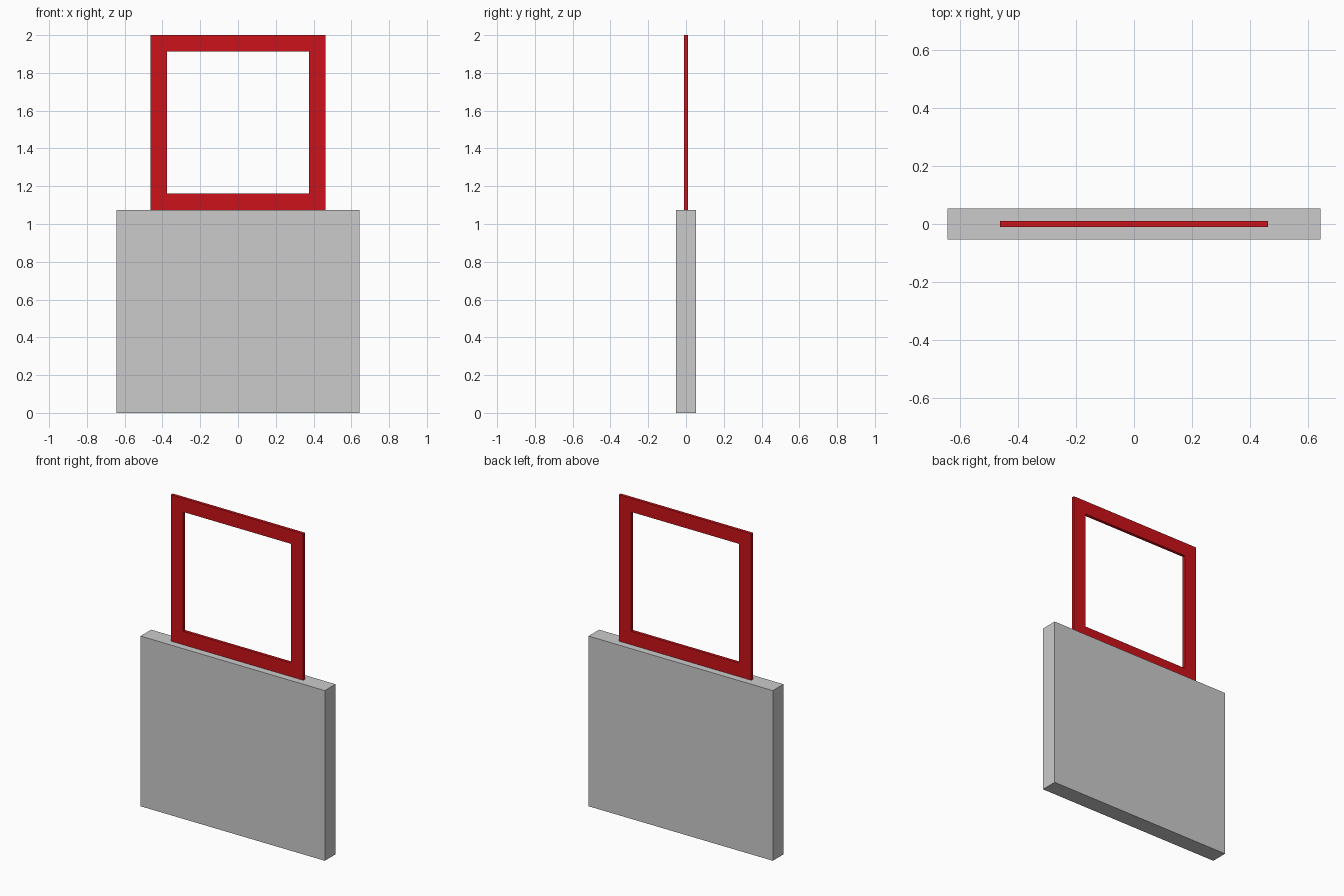
import bpy
import bmesh

if "Cube" in bpy.data.objects:
    bpy.data.objects.remove(bpy.data.objects["Cube"])

RED = bpy.data.materials.new("red_paint")
RED.diffuse_color = (0.6, 0.006, 0.01, 1.0)
RED.use_nodes = True
RED.node_tree.nodes["Principled BSDF"].inputs["Base Color"].default_value = RED.diffuse_color


def add_object(name, bm, material=None):
    bmesh.ops.recalc_face_normals(bm, faces=bm.faces)
    mesh = bpy.data.meshes.new(name)
    bm.to_mesh(mesh)
    bm.free()
    obj = bpy.data.objects.new(name, mesh)
    bpy.context.collection.objects.link(obj)
    if material:
        mesh.materials.append(material)
    return obj


def square(bm, half, z0, z1, y):
    return [bm.verts.new((x, y, z)) for x, z in
            ((-half, z0), (half, z0), (half, z1), (-half, z1))]


BASE_TOP = 1.075

# Solid base slab
bm = bmesh.new()
bmesh.ops.create_cube(bm, size=1)
bmesh.ops.scale(bm, vec=(1.288, 0.106, BASE_TOP), verts=bm.verts)
bmesh.ops.translate(bm, vec=(0, 0, BASE_TOP / 2), verts=bm.verts)
add_object("base_slab", bm)

# Open square frame: four loops bridged around the thin section
HALF, BORDER, DEPTH = 0.4625, 0.086, 0.0095
bm = bmesh.new()
outer = (HALF, BASE_TOP, 2.0)
inner = (HALF - BORDER, BASE_TOP + BORDER, 2.0 - BORDER)
loops = [square(bm, *outer, -DEPTH), square(bm, *outer, DEPTH),
         square(bm, *inner, DEPTH), square(bm, *inner, -DEPTH)]
for a, b in zip(loops, loops[1:] + loops[:1]):
    for i in range(4):
        j = (i + 1) % 4
        bm.faces.new((a[i], a[j], b[j], b[i]))
add_object("square_frame", bm, RED)
